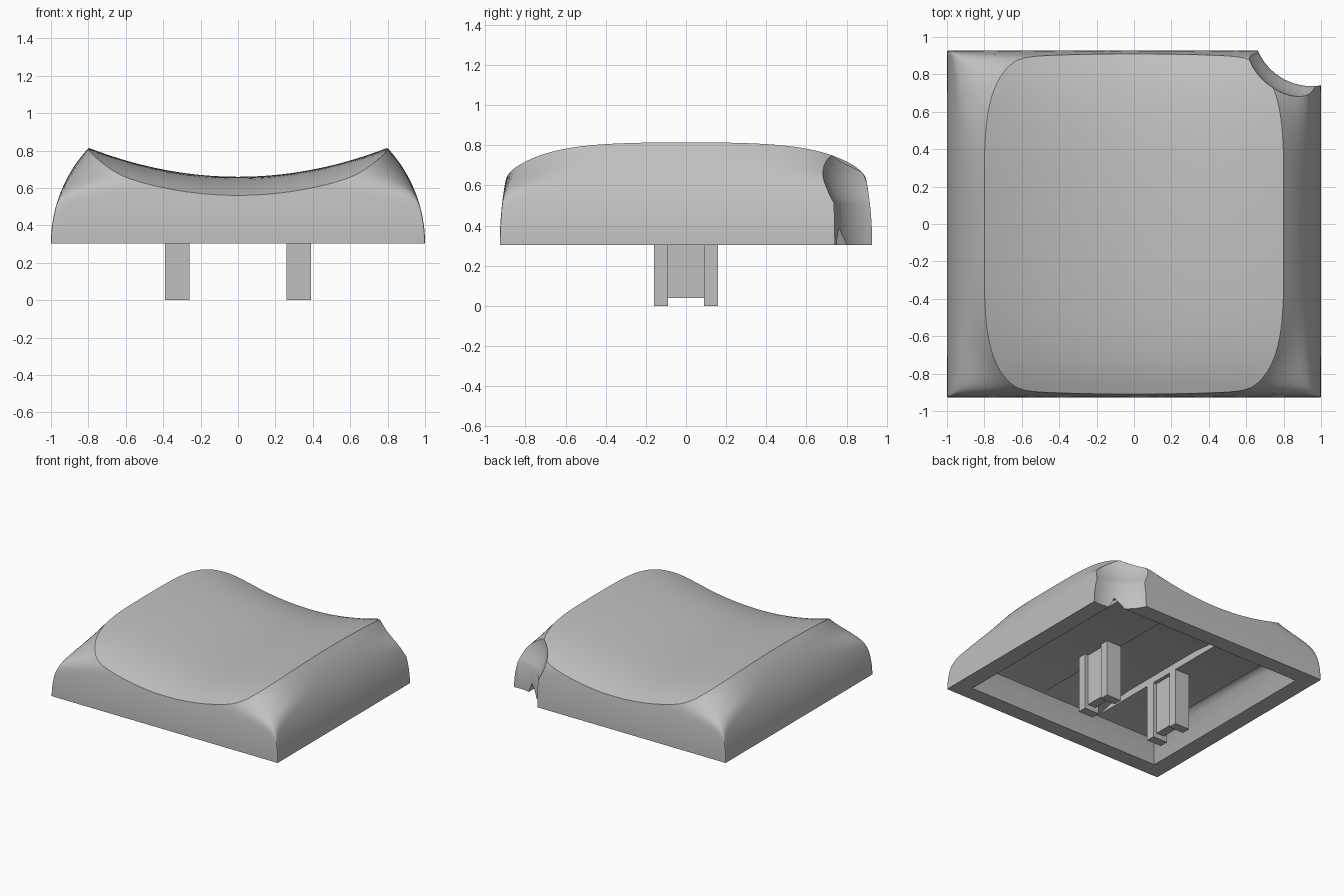
import bpy, bmesh, math
from mathutils import Matrix, Vector

if "Cube" in bpy.data.objects:
    bpy.data.objects.remove(bpy.data.objects["Cube"], do_unlink=True)

BASE = 0.303

grey = bpy.data.materials.new("light grey plastic")
grey.use_nodes = True
COLOUR = (0.53, 0.53, 0.53, 1)
grey.diffuse_color = COLOUR
grey.node_tree.nodes["Principled BSDF"].inputs["Base Color"].default_value = COLOUR


def make_object(name, bm):
    bmesh.ops.recalc_face_normals(bm, faces=bm.faces)
    mesh = bpy.data.meshes.new(name)
    bm.to_mesh(mesh)
    bm.free()
    mesh.materials.append(grey)
    obj = bpy.data.objects.new(name, mesh)
    bpy.context.collection.objects.link(obj)
    return obj


def add_box(bm, x, y, z):
    size = Vector((x[1] - x[0], y[1] - y[0], z[1] - z[0]))
    mid = Vector((sum(x), sum(y), sum(z))) / 2
    bmesh.ops.create_cube(bm, size=1, matrix=Matrix.Translation(mid) @ Matrix.Diagonal((*size, 1)))


def bridge(bm, lower, upper):
    n = len(lower)
    for i in range(n):
        j = (i + 1) % n
        bm.faces.new((lower[i], lower[j], upper[j], upper[i]))


def capped_loft(name, rings):
    bm = bmesh.new()
    loops = [[bm.verts.new(p) for p in ring] for ring in rings]
    for a, b in zip(loops, loops[1:]):
        bridge(bm, a, b)
    bm.faces.new(loops[0])
    bm.faces.new(loops[-1])
    return make_object(name, bm)


def cut(body, cutter):
    cutter.hide_render = True
    mod = body.modifiers.new("cut", "BOOLEAN")
    mod.operation = "DIFFERENCE"
    mod.solver = "EXACT"
    mod.object = cutter
    bpy.ops.object.select_all(action="DESELECT")
    bpy.context.view_layer.objects.active = body
    body.select_set(True)
    bpy.ops.object.modifier_apply(modifier=mod.name)
    bpy.data.objects.remove(cutter, do_unlink=True)


# Dished top surface, and bulging wall outline that rounds off with height
def dish(x, y):
    return 0.66 + 0.155 * (x / 0.8) ** 2 - 0.03 * (y / 0.8) ** 2 - 0.058 * abs(y / 0.9) ** 5


def wall(u, v, z):
    h = z - BASE
    half_x = 0.25 + math.sqrt(0.75 ** 2 - h * h)
    half_y = 0.928 - 1.8 + math.sqrt(1.8 ** 2 - h * h)
    n = 1 / (0.003 + 0.25 * h ** 8 / (h ** 8 + 0.34 ** 8))
    k = (abs(u) ** n + abs(v) ** n) ** (-1 / n)
    return half_x * u * k, half_y * v * k


def rim_height(u, v):
    low, high = BASE, 0.95
    for _ in range(40):
        mid = (low + high) / 2
        if mid < dish(*wall(u, v, mid)):
            low = mid
        else:
            high = mid
    return low


# Square perimeter directions, closer together near the corners
SIDE, LEVELS, RINGS = 32, 18, 18
square = []
for turn in range(4):
    for i in range(SIDE):
        p = Vector((1, math.sin(math.pi * (i / SIDE - 0.5)), 0))
        p.rotate(Matrix.Rotation(turn * math.pi / 2, 3, "Z"))
        square.append((p.x, p.y))

# Cap body: walls up to the rim, then rings across the dish
bm = bmesh.new()
rims = [rim_height(u, v) for u, v in square]
loops = []
for level in range(LEVELS + 1):
    loop = []
    for (u, v), top in zip(square, rims):
        z = BASE + (top - BASE) * level / LEVELS
        loop.append(bm.verts.new((*wall(u, v, z), z)))
    loops.append(loop)
rim = [v.co.copy() for v in loops[-1]]
for ring in range(1, RINGS):
    s = 1 - ring / RINGS
    loops.append([bm.verts.new((c.x * s, c.y * s, dish(c.x * s, c.y * s))) for c in rim])
for a, b in zip(loops, loops[1:]):
    bridge(bm, a, b)
centre = bm.verts.new((0, 0, dish(0, 0)))
for i, vert in enumerate(loops[-1]):
    bm.faces.new((vert, loops[-1][(i + 1) % len(square)], centre))
bm.faces.new(loops[0])
cap = make_object("key_cap", bm)

# Hollow underside that domes up to a flat ceiling, leaving a flat pad on each side
profile = [(0.87, 0.805, 0.293), (0.83, 0.765, 0.38), (0.79, 0.715, 0.45), (0.74, 0.58, 0.49), (0.68, 0.38, 0.51)]
corners = ((1, 1), (-1, 1), (-1, -1), (1, -1))
cavity = capped_loft("cavity_cutter", [[(sx * hx, sy * hy, z) for sx, sy in corners] for hx, hy, z in profile])
bm = bmesh.new()
for x in ((0.26, 0.7), (-0.7, -0.26)):
    add_box(bm, x, (-0.8, 0.8), (0.455, 0.6))
cut(cavity, make_object("pad_cutter", bm))
cut(cap, cavity)

# Scooped back corner: straight below, flared above
flare = [(0.313, 0.2), (0.313, 0.51)]
for i in range(1, 9):
    t = i / 8
    flare.append((0.313 + 0.07 * math.sin(t * math.pi / 2), 0.51 + 0.22 * t))
flare.append((0.383, 1.0))
angles = [math.tau * i / 64 for i in range(64)]
cut(cap, capped_loft("corner_cutter", [
    [(0.95 + r * math.cos(a), 1.05 + r * math.sin(a), z) for a in angles] for r, z in flare]))

bpy.ops.object.select_all(action="DESELECT")
cap.select_set(True)
bpy.context.view_layer.objects.active = cap
bpy.ops.object.shade_smooth_by_angle(angle=math.radians(30))

# Two H-shaped mounting stems
for name, mid in (("left_stem", 0.325), ("right_stem", -0.325)):
    bm = bmesh.new()
    add_box(bm, (mid - 0.035, mid + 0.035), (-0.1, 0.1), (0.04, 0.46))
    for y in ((-0.16, -0.09), (0.09, 0.16)):
        add_box(bm, (mid - 0.065, mid + 0.065), y, (0, 0.46))
    make_object(name, bm)
